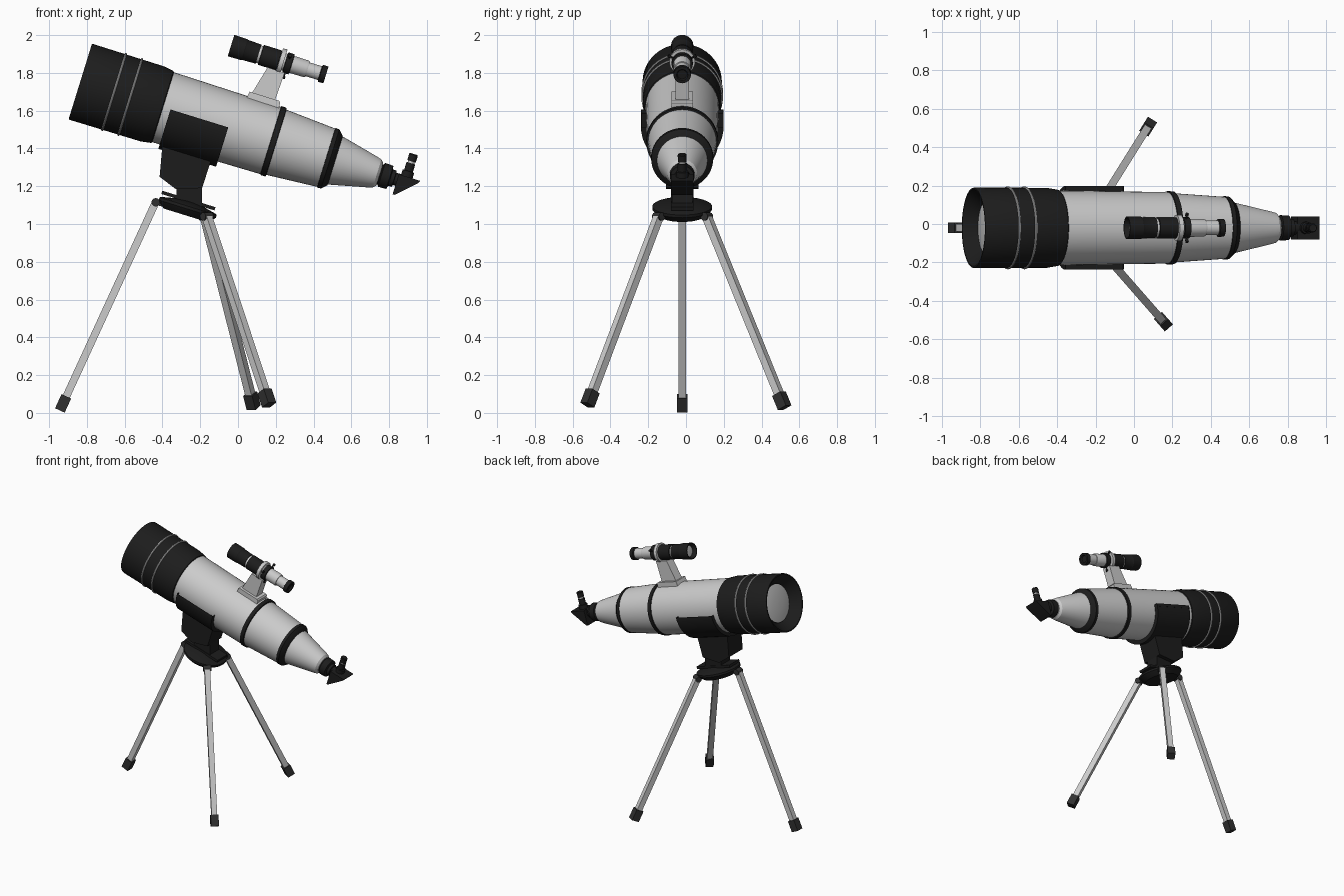
import bpy, bmesh
from math import radians, pi, sin, cos
from mathutils import Matrix, Vector

if "Cube" in bpy.data.objects:
    bpy.data.objects.remove(bpy.data.objects["Cube"])

YC = -0.02
TILT = Matrix.Rotation(radians(17.2), 4, 'Y')
TUBE = Matrix.Translation((-0.835, YC, 1.754)) @ TILT      # local x = optical axis
FINDER = TUBE @ Matrix.Translation((0.706, 0, 0.418))
UP = Matrix.Rotation(radians(-90), 4, 'Y')                 # turns lathe axis x into z
LEVEL = Matrix.Translation((0, YC, 0))


def material(name, v):
    m = bpy.data.materials.new(name)
    m.diffuse_color = (v, v, v, 1)
    m.use_nodes = True
    m.node_tree.nodes["Principled BSDF"].inputs["Base Color"].default_value = m.diffuse_color
    return m


BLACK = material("black", 0.012)
DARK = material("dark_rubber", 0.03)


def finish(name, bm, M, mat):
    bmesh.ops.recalc_face_normals(bm, faces=bm.faces)
    me = bpy.data.meshes.new(name)
    bm.to_mesh(me)
    bm.free()
    ob = bpy.data.objects.new(name, me)
    bpy.context.collection.objects.link(ob)
    ob.matrix_world = M
    if mat:
        me.materials.append(mat)
    bpy.ops.object.select_all(action='DESELECT')
    ob.select_set(True)
    bpy.context.view_layer.objects.active = ob
    bpy.ops.object.shade_smooth_by_angle(angle=radians(30))
    return ob


def lathe(name, profile, M=TUBE, mat=None, n=48, closed=False):
    """Turn (x, radius) points about local x; ends are capped, or joined if closed."""
    bm = bmesh.new()
    rings = [[bm.verts.new((x, r * cos(2 * pi * i / n), r * sin(2 * pi * i / n)))
              for i in range(n)] for x, r in profile]
    pairs = list(zip(rings, rings[1:]))
    if closed:
        pairs.append((rings[-1], rings[0]))
    else:
        bm.faces.new(rings[0])
        bm.faces.new(rings[-1])
    for a, b in pairs:
        for i in range(n):
            j = (i + 1) % n
            bm.faces.new((a[i], a[j], b[j], b[i]))
    return finish(name, bm, M, mat)


def extrude(name, pts, vec, M, mat=None):
    bm = bmesh.new()
    f = bm.faces.new([bm.verts.new(p) for p in pts])
    r = bmesh.ops.extrude_face_region(bm, geom=[f])
    vs = [g for g in r['geom'] if isinstance(g, bmesh.types.BMVert)]
    bmesh.ops.translate(bm, verts=vs, vec=vec)
    return finish(name, bm, M, mat)


def slab(name, pts, half, M=TUBE, mat=None):
    """Side outline in (x, z) given a thickness across y."""
    return extrude(name, [(x, -half, z) for x, z in pts], (0, 2 * half, 0), M, mat)


def bar(name, a, b, w, mat=None):
    a, b = Vector(a), Vector(b)
    d = b - a
    M = Matrix.Translation(a) @ d.to_track_quat('Z', 'Y').to_matrix().to_4x4()
    h = w / 2
    return extrude(name, [(-h, -h, 0), (h, -h, 0), (h, h, 0), (-h, h, 0)],
                   (0, 0, d.length), M, mat)


# Main tube
lathe("dew_shield", [(0.07, 0.14), (0.005, 0.196), (0, 0.2), (0, 0.208), (0.005, 0.21),
                     (0.40, 0.208), (0.455, 0.199), (0.462, 0.19)], mat=BLACK)
lathe("objective_lens", [(0.066, 0.136), (0.06, 0.10), (0.056, 0.05), (0.055, 0.005)])
for i, s in enumerate((0.187, 0.277)):
    lathe(f"shield_ring_{i + 1}", [(s + 0.006 * cos(k * pi / 4), 0.21 + 0.006 * sin(k * pi / 4))
                                   for k in range(8)], closed=True)
lathe("main_tube", [(0.45, 0.194), (1.06, 0.186)])
lathe("middle_band", [(1.055, 0.186), (1.057, 0.191), (1.085, 0.19), (1.087, 0.18)], mat=BLACK)
lathe("rear_tube", [(1.08, 0.181), (1.37, 0.161)])
lathe("rear_band", [(1.362, 0.16), (1.364, 0.165), (1.385, 0.164), (1.412, 0.137),
                    (1.414, 0.13)], mat=BLACK)
lathe("tail_cone", [(1.405, 0.135), (1.62, 0.085), (1.645, 0.078), (1.66, 0.062)])

# Focuser, diagonal and eyepiece
lathe("focuser", [(1.65, 0.056), (1.665, 0.056), (1.67, 0.066), (1.715, 0.064), (1.72, 0.045),
                  (1.74, 0.045), (1.742, 0.034), (1.77, 0.034)], mat=BLACK, n=32)
slab("diagonal_prism", [(1.756, 0.03), (1.875, 0.03), (1.87, 0.018), (1.768, -0.08),
                        (1.756, -0.082)], 0.06, mat=BLACK)
EYE = TUBE @ Matrix.Translation((1.80, 0, 0)) @ UP
lathe("eyepiece_holder", [(0.02, 0.032), (0.06, 0.032), (0.062, 0.024), (0.105, 0.024)],
      EYE, BLACK, 24)
lathe("eyepiece_band", [(0.10, 0.018), (0.12, 0.018)], EYE, None, 24)
lathe("eyepiece", [(0.115, 0.023), (0.15, 0.024), (0.156, 0.02), (0.152, 0.014)],
      EYE, BLACK, 24)

# Finder scope
lathe("finder_hood", [(0.03, 0.04), (0.0, 0.053), (0.0, 0.059), (0.075, 0.058),
                      (0.08, 0.055), (0.153, 0.053)], FINDER, BLACK, 32)
lathe("finder_lens", [(0.028, 0.041), (0.025, 0.01)], FINDER, None, 32)
lathe("finder_body", [(0.15, 0.048), (0.415, 0.046), (0.425, 0.043)], FINDER, None, 32)
lathe("finder_sleeve", [(0.165, 0.049), (0.167, 0.055), (0.265, 0.055), (0.267, 0.049)],
      FINDER, BLACK, 32)
lathe("finder_collar", [(0.3, 0.047), (0.302, 0.056), (0.335, 0.056), (0.337, 0.047)],
      FINDER, BLACK, 32)
lathe("finder_draw_tube", [(0.42, 0.038), (0.50, 0.038)], FINDER, None, 32)
lathe("finder_eyepiece", [(0.493, 0.038), (0.497, 0.047), (0.526, 0.046), (0.526, 0.03),
                          (0.515, 0.025)], FINDER, BLACK, 32)
lathe("finder_mount_ring", [(0.268, 0.045), (0.268, 0.068), (0.292, 0.068), (0.292, 0.045)],
      FINDER, None, 32)
for i, a in enumerate((0, 120, 240)):
    M = FINDER @ Matrix.Rotation(radians(a + 30), 4, 'X') @ Matrix.Translation((0.315, 0, 0)) @ \
        Matrix.Rotation(radians(90), 4, 'Z')
    lathe(f"finder_screw_{i + 1}", [(0.05, 0.005), (0.072, 0.005), (0.072, 0.009),
                                    (0.086, 0.009)], M, BLACK, 12)
slab("finder_base", [(0.865, 0.17), (1.045, 0.17), (1.045, 0.205), (1.035, 0.214),
                     (0.872, 0.214)], 0.056)
slab("finder_stem", [(0.886, 0.21), (1.014, 0.21), (1.02, 0.365), (0.925, 0.365)], 0.036)

# Cradle hugging the lower half of the tube
outer = [(0.5, 0.218 * cos(t), -0.218 * sin(t)) for t in [pi * k / 24 for k in range(25)]]
inner = [(0.5, 0.18 * cos(t), -0.18 * sin(t)) for t in [pi * k / 24 for k in range(24, -1, -1)]]
rim = [(0.5, -0.218, -0.022), (0.5, -0.18, -0.022)]
extrude("cradle", outer + rim + inner + [(0.5, 0.18, -0.022), (0.5, 0.218, -0.022)],
        (0.32, 0, 0), TUBE, BLACK)

# Mount head
slab("mount_block", [(-0.40, 1.42), (-0.415, 1.25), (-0.33, 1.185), (-0.19, 1.19),
                     (-0.145, 1.33)], 0.085, LEVEL, BLACK)
slab("mount_neck", [(-0.325, 1.2), (-0.19, 1.2), (-0.19, 1.08), (-0.325, 1.10)],
     0.055, LEVEL, BLACK)
HEAD = Matrix.Translation((-0.27, YC, 1.075)) @ TILT
slab("pan_plate", [(-0.155, 0.04), (0.14, 0.04), (0.14, 0.058), (-0.155, 0.058)],
     0.06, HEAD, BLACK)
lathe("tripod_head", [(-0.03, 0.12), (-0.005, 0.15), (0.005, 0.158), (0.02, 0.158),
                      (0.025, 0.15), (0.045, 0.06)], HEAD @ UP, BLACK, 40)

# Tripod legs: hinge, bar and rubber foot
legs = {"front": ((-0.436, YC, 1.115), (-0.943, YC, 0.013)),
        "left": ((-0.175, 0.11, 1.04), (0.083, 0.522, 0.028)),
        "right": ((-0.165, -0.145, 1.04), (0.165, -0.522, 0.042))}
for side, (top, end) in legs.items():
    top, end = Vector(top), Vector(end)
    d = (end - top).normalized()
    bar(f"{side}_leg", top, end - d * 0.05, 0.04)
    bar(f"{side}_foot", end - d * 0.082, end, 0.056, DARK)
    across = Vector((-d.y, d.x, 0)).normalized()
    M = Matrix.Translation(top) @ across.to_track_quat('X', 'Z').to_matrix().to_4x4()
    lathe(f"{side}_hinge", [(-0.028, 0.022), (0.028, 0.022)], M, DARK, 20)
    inward = Vector((-0.27, YC, 1.075)) - top
    bar(f"{side}_hinge_lug", top, top + inward * 0.4, 0.028, DARK)
